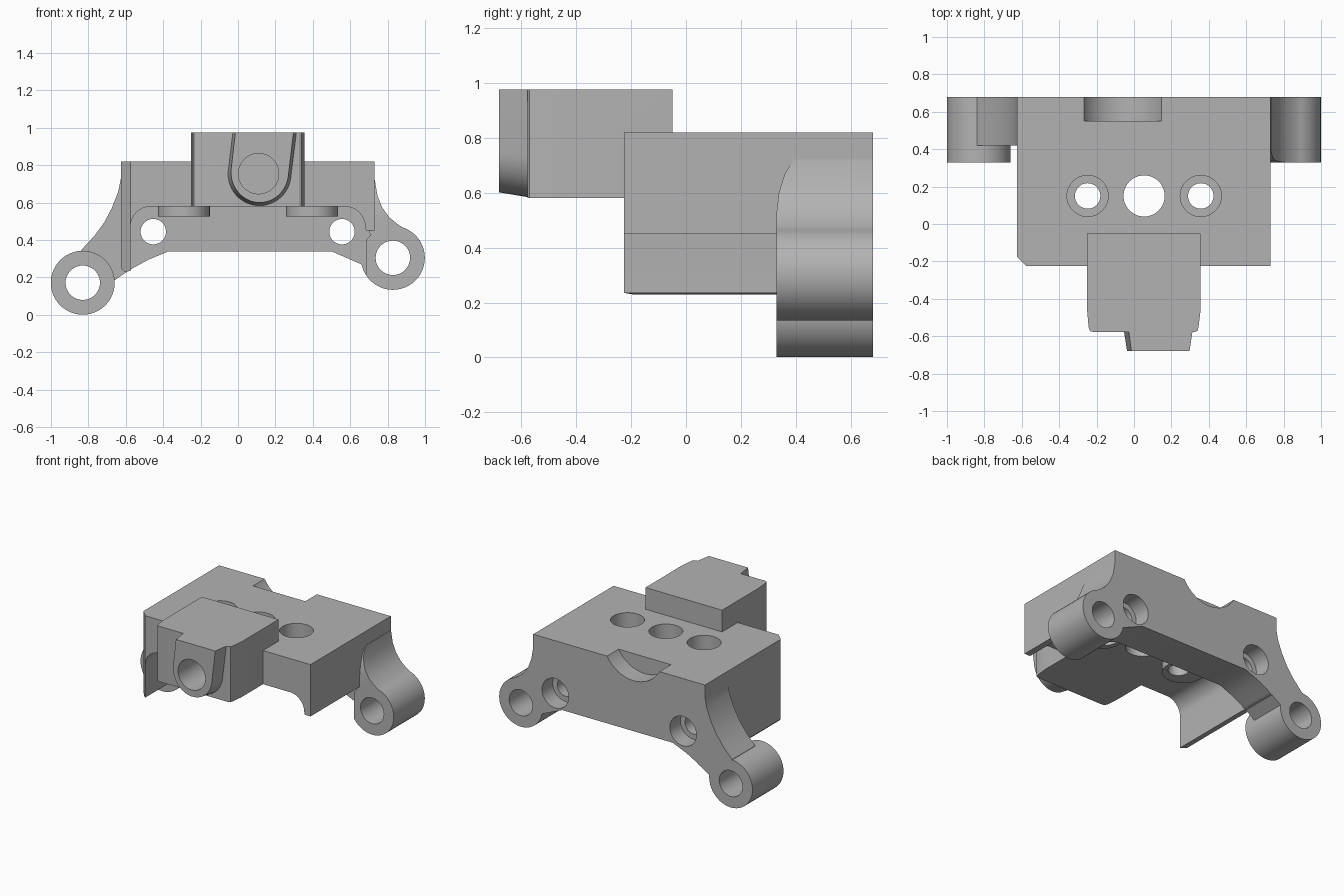
import bpy, bmesh, math
from mathutils import Vector

old = bpy.data.objects.get("Cube")
if old:
    bpy.data.objects.remove(old, do_unlink=True)

grey = bpy.data.materials.new("cast_grey")
grey.use_nodes = True
colour = (0.45, 0.45, 0.45, 1)
grey.diffuse_color = colour
grey.node_tree.nodes["Principled BSDF"].inputs["Base Color"].default_value = colour


def prism(name, profile, axis, start, end, scale=(1, 1), pivot=(0, 0)):
    """Extrude a 2D profile along an axis, optionally tapering the end."""
    def place(u, v, w):
        return Vector({"x": (w, u, v), "y": (u, w, v), "z": (u, v, w)}[axis])
    bm = bmesh.new()
    near = [bm.verts.new(place(u, v, start)) for u, v in profile]
    far = [bm.verts.new(place(pivot[0] + (u - pivot[0]) * scale[0],
                              pivot[1] + (v - pivot[1]) * scale[1], end))
           for u, v in profile]
    bm.faces.new(near)
    bm.faces.new(far)
    n = len(profile)
    for i in range(n):
        j = (i + 1) % n
        bm.faces.new((near[i], near[j], far[j], far[i]))
    bmesh.ops.recalc_face_normals(bm, faces=bm.faces)
    mesh = bpy.data.meshes.new(name)
    bm.to_mesh(mesh)
    bm.free()
    mesh.materials.append(grey)
    obj = bpy.data.objects.new(name, mesh)
    bpy.context.collection.objects.link(obj)
    return obj


def arc(u, v, r, a, b, steps):
    angles = [math.radians(a + (b - a) * i / steps) for i in range(steps + 1)]
    return [(u + r * math.cos(t), v + r * math.sin(t)) for t in angles]


def rod(name, u, v, r, axis, start, end):
    return prism(name, arc(u, v, r, 0, 360, 48)[:-1], axis, start, end)


def box(name, x0, x1, z0, z1, y0, y1):
    return prism(name, [(x0, z0), (x1, z0), (x1, z1), (x0, z1)], "y", y0, y1)


def combine(target, tool, operation):
    mod = target.modifiers.new(operation.lower(), "BOOLEAN")
    mod.operation = operation
    mod.solver = "EXACT"
    mod.object = tool
    bpy.context.view_layer.objects.active = target
    bpy.ops.object.modifier_apply(modifier=mod.name)
    bpy.data.objects.remove(tool, do_unlink=True)


# Main block: an upside-down channel with unequal side flanges
channel = [(-0.625, 0.82), (-0.625, 0.25), (-0.605, 0.23), (-0.575, 0.235)]
channel += arc(-0.465, 0.47, 0.11, 180, 90, 8)
channel += arc(0.57, 0.47, 0.11, 90, 0, 8)
channel += [(0.685, 0.45), (0.73, 0.45), (0.73, 0.82)]
bracket = prism("bracket", channel, "y", -0.225, 0.68)
chamfer = prism("corner_chamfer", [(-0.65, -0.25), (-0.575, -0.25),
                                   (-0.575, -0.225), (-0.625, -0.175),
                                   (-0.65, -0.175)], "z", 0, 1)
combine(bracket, chamfer, "DIFFERENCE")

# Back plate with the right-hand arm
plate = [(-0.625, 0.82), (-0.625, 0.735), (-0.64, 0.66), (-0.675, 0.57),
         (-0.715, 0.495), (-0.77, 0.42), (-0.84, 0.345), (-0.83, 0.175),
         (-0.66, 0.185), (-0.58, 0.24), (-0.48, 0.295), (-0.37, 0.34),
         (0.5, 0.34), (0.66, 0.27), (0.825, 0.305), (0.73, 0.47), (0.73, 0.82)]
combine(bracket, prism("back_plate", plate, "y", 0.42, 0.68), "UNION")

# Left-hand arm, swept back at its upper front edge
arm = prism("left_arm", [(0.70, 0.72), (0.732, 0.72), (0.745, 0.64),
                         (0.77, 0.575), (0.81, 0.52), (0.86, 0.48),
                         (0.92, 0.445), (0.825, 0.305), (0.70, 0.44)],
            "y", 0.33, 0.68)
sweep = prism("arm_sweep", [(0.33, 0), (0.33, 0.53), (0.338, 0.6),
                            (0.36, 0.67), (0.40, 0.73), (0.7, 0.73),
                            (0.7, 0)], "x", 0.5, 1.1)
combine(arm, sweep, "INTERSECT")
combine(bracket, arm, "UNION")

# Pivot barrels at the end of each arm
pivots = [(-0.83, 0.172), (0.828, 0.305)]
for px, pz in pivots:
    barrel = rod("pivot_barrel", px, pz, 0.171, "y", 0.33, 0.68)
    if px > 0:
        combine(barrel, box("barrel_flat", 0.6, 0.685, 0, 0.6, 0.3, 0.42),
                "DIFFERENCE")
    combine(bracket, barrel, "UNION")

# Round pads under the vertical screw holes
for x in (-0.29, 0.396):
    combine(bracket, rod("screw_pad", x, 0.15, 0.139, "z", 0.525, 0.65), "UNION")

# Front housing and its tapered U-shaped spout
plan = [(-0.25, -0.05), (-0.25, -0.47), (-0.243, -0.55), (-0.235, -0.573),
        (-0.215, -0.578), (0.325, -0.578), (0.34, -0.57), (0.345, -0.55),
        (0.355, -0.47), (0.355, -0.05)]
combine(bracket, prism("front_housing", plan, "z", 0.58, 0.975), "UNION")
spout = [(-0.03, 0.975)] + arc(0.115, 0.752, 0.171, 176, 356, 24) + [(0.315, 0.975)]
combine(bracket, prism("spout", spout, "y", -0.56, -0.68,
                       (0.9, 0.95), (0.13, 0.975)), "UNION")

# Bores: (u, v, radius, axis, start, end)
bores = [(px, pz, 0.092, "y", 0.2, 0.8) for px, pz in pivots]
for x in (-0.453, 0.556):
    bores += [(x, 0.445, 0.068, "y", 0.3, 0.8), (x, 0.445, 0.105, "y", 0.56, 0.8)]
for x in (-0.248, 0.357):
    bores += [(x, 0.15, 0.068, "z", 0.4, 1), (x, 0.15, 0.11, "z", 0.62, 1)]
bores += [(0.054, 0.15, 0.11, "z", 0.4, 1),
          (0.11, 0.755, 0.108, "y", -0.8, -0.35),
          (-0.06, 0.938, 0.238, "y", 0.55, 0.8)]
for bore in bores:
    combine(bracket, rod("bore", *bore), "DIFFERENCE")

bpy.ops.object.select_all(action="DESELECT")
bracket.select_set(True)
bpy.context.view_layer.objects.active = bracket
bpy.ops.object.shade_smooth_by_angle(angle=math.radians(25))
